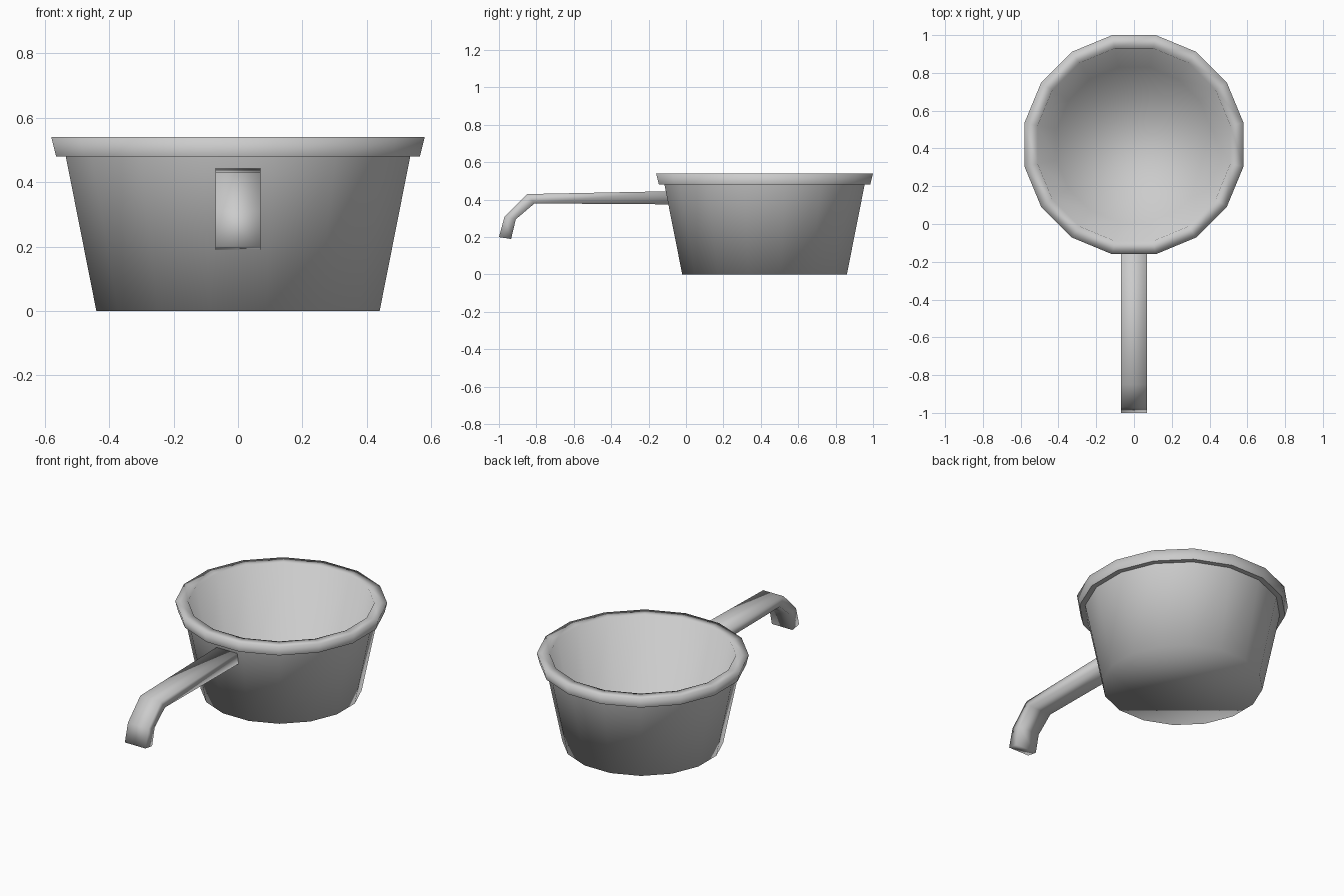
import bpy, bmesh
from math import cos, sin, pi, radians

if "Cube" in bpy.data.objects:
    bpy.data.objects.remove(bpy.data.objects["Cube"])

SIDES = 16
CY = 0.42      # bowl centre along y
RIM_Z = 0.48   # underside of the rim


def finish(name, bm):
    bmesh.ops.recalc_face_normals(bm, faces=bm.faces)
    me = bpy.data.meshes.new(name)
    bm.to_mesh(me)
    bm.free()
    ob = bpy.data.objects.new(name, me)
    bpy.context.collection.objects.link(ob)
    bpy.ops.object.select_all(action='DESELECT')
    ob.select_set(True)
    bpy.context.view_layer.objects.active = ob
    bpy.ops.object.shade_smooth_by_angle(angle=radians(120))
    return ob


def ring_faces(bm, a, b):
    n = len(a)
    for i in range(n):
        j = (i + 1) % n
        bm.faces.new((a[i], a[j], b[j], b[i]))


# Bowl: outer wall, overhanging rim, inner wall, given as (flat-side radius, z)
profile = [(0.44, 0), (0.535, RIM_Z), (0.565, RIM_Z),
           (0.58, 0.54), (0.51, 0.54), (0.41, 0.03)]
bm = bmesh.new()
rings = []
for flat, z in profile:
    r = flat / cos(pi / SIDES)
    angles = [(i + 0.5) * 2 * pi / SIDES for i in range(SIDES)]
    rings.append([bm.verts.new((r * cos(t), CY + r * sin(t), z)) for t in angles])
for lo, hi in zip(rings, rings[1:]):
    ring_faces(bm, lo, hi)
bm.faces.new(rings[0])
bm.faces.new(rings[-1])
# keep the underside of the rim crisp
for e in bm.edges:
    if all(abs(v.co.z - RIM_Z) < 1e-4 for v in e.verts):
        e.smooth = False
finish("bowl", bm)

# Flat handle with a drooping end: (top y, z), (bottom y, z) per section
sections = [((-0.09, 0.445), (-0.08, 0.375)),
            ((-0.85, 0.43), (-0.81, 0.38)),
            ((-0.97, 0.31), (-0.91, 0.295)),
            ((-1.0, 0.2), (-0.935, 0.19))]
W = 0.07
bm = bmesh.new()
loops = [[bm.verts.new(p) for p in ((-W, *t), (W, *t), (W, *b), (-W, *b))]
         for t, b in sections]
for a, b in zip(loops, loops[1:]):
    ring_faces(bm, a, b)
bm.faces.new(loops[0])
bm.faces.new(loops[-1])
finish("handle", bm)
